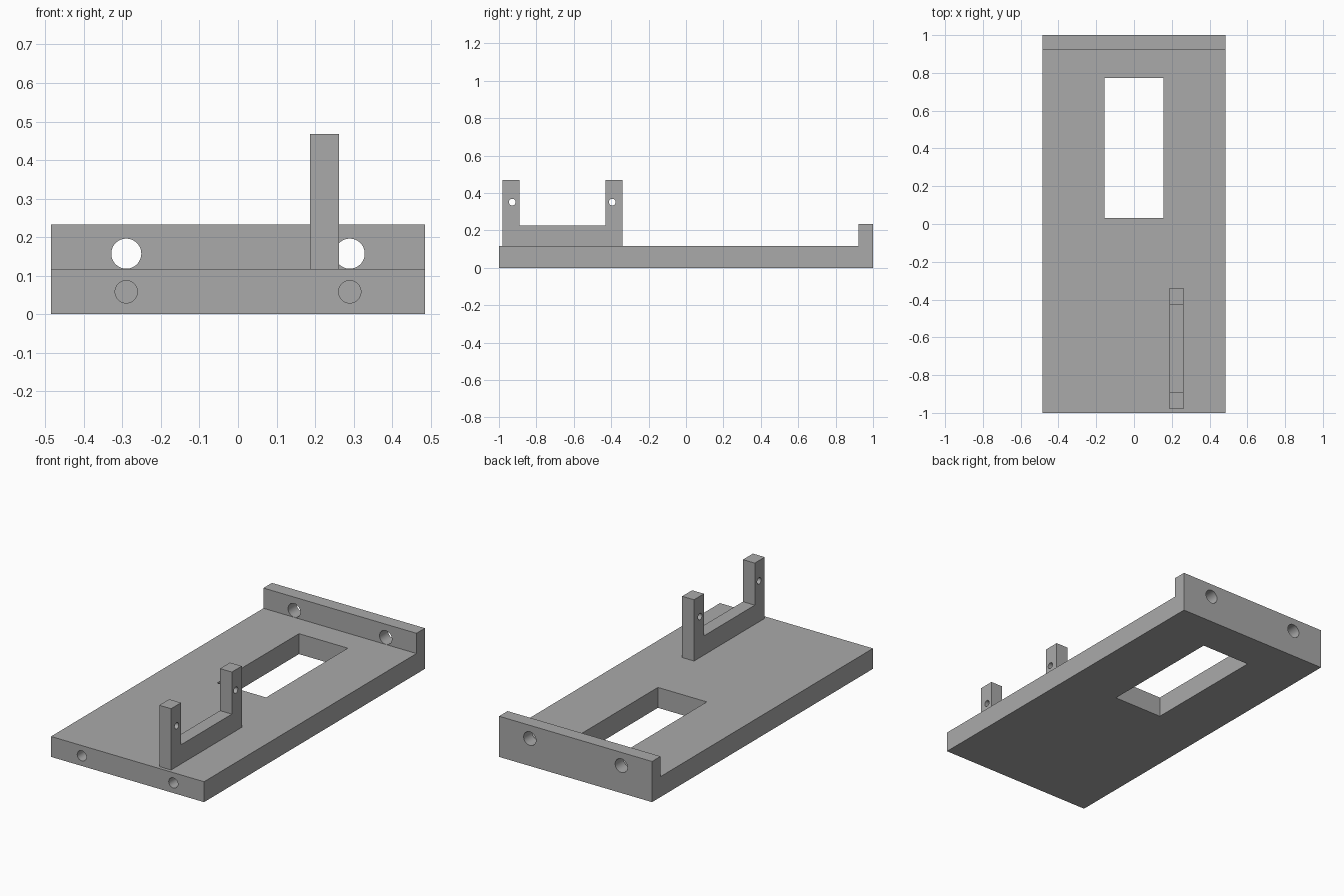
import bpy, bmesh, math
from mathutils import Matrix, Vector

cube = bpy.data.objects.get("Cube")
if cube:
    bpy.data.objects.remove(cube, do_unlink=True)

grey = bpy.data.materials.new("plain grey")
grey.use_nodes = True
COLOUR = (0.4, 0.4, 0.4, 1)
grey.diffuse_color = COLOUR
grey.node_tree.nodes["Principled BSDF"].inputs["Base Color"].default_value = COLOUR


def finish(bm, name):
    bmesh.ops.recalc_face_normals(bm, faces=bm.faces)
    mesh = bpy.data.meshes.new(name)
    bm.to_mesh(mesh)
    bm.free()
    mesh.materials.append(grey)
    obj = bpy.data.objects.new(name, mesh)
    bpy.context.collection.objects.link(obj)
    return obj


def extruded(name, outline, x0, x1):
    """Side outline of (y, z) points, extruded along x."""
    bm = bmesh.new()
    face = bm.faces.new([bm.verts.new((x0, y, z)) for y, z in outline])
    out = bmesh.ops.extrude_face_region(bm, geom=[face])["geom"]
    verts = [v for v in out if isinstance(v, bmesh.types.BMVert)]
    bmesh.ops.translate(bm, verts=verts, vec=(x1 - x0, 0, 0))
    return finish(bm, name)


def rod(name, start, end, radius):
    """Round cutter between two points."""
    start, end = Vector(start), Vector(end)
    axis = end - start
    turn = axis.to_track_quat('Z', 'Y').to_matrix().to_4x4()
    bm = bmesh.new()
    bmesh.ops.create_cone(bm, cap_ends=True, segments=48, radius1=radius, radius2=radius,
                          depth=axis.length,
                          matrix=Matrix.Translation((start + end) / 2) @ turn)
    return finish(bm, name)


def cut(obj, cutters):
    """Subtract the cutters, then discard them."""
    bpy.ops.object.select_all(action='DESELECT')
    bpy.context.view_layer.objects.active = obj
    obj.select_set(True)
    for cutter in cutters:
        cutter.hide_render = True
        mod = obj.modifiers.new("cut", 'BOOLEAN')
        mod.operation = 'DIFFERENCE'
        mod.solver = 'EXACT'
        mod.object = cutter
        bpy.ops.object.modifier_apply(modifier=mod.name)
        bpy.data.objects.remove(cutter, do_unlink=True)
    bpy.ops.object.shade_smooth_by_angle(angle=math.radians(30))


# Base plate with the raised lip along its back edge
TOP, LIP, WIDTH = 0.117, 0.233, 0.485
base = extruded("base_plate", [(-1, 0), (1, 0), (1, LIP), (0.923, LIP), (0.923, TOP), (-1, TOP)],
                -WIDTH, WIDTH)

# Rectangular window, lip through holes and blind holes in the front edge
cutters = [extruded("window_cutter", [(0.033, -0.1), (0.773, -0.1), (0.773, 0.2), (0.033, 0.2)],
                    -0.155, 0.155)]
for x in (-0.29, 0.29):
    cutters.append(rod("lip_hole_cutter", (x, 0.9, 0.157), (x, 1.1, 0.157), 0.039))
    cutters.append(rod("front_hole_cutter", (x, -1.1, 0.058), (x, -0.8, 0.058), 0.029))
cut(base, cutters)

# U-shaped bracket: a low rail with a post at each end
RAIL, POST = 0.227, 0.468
bracket = extruded("bracket", [(-0.98, TOP), (-0.34, TOP), (-0.34, POST), (-0.43, POST),
                               (-0.43, RAIL), (-0.89, RAIL), (-0.89, POST), (-0.98, POST)],
                   0.187, 0.262)
cut(bracket, [rod("post_hole_cutter", (0.1, y, 0.351), (0.35, y, 0.351), 0.018)
              for y in (-0.929, -0.394)])
